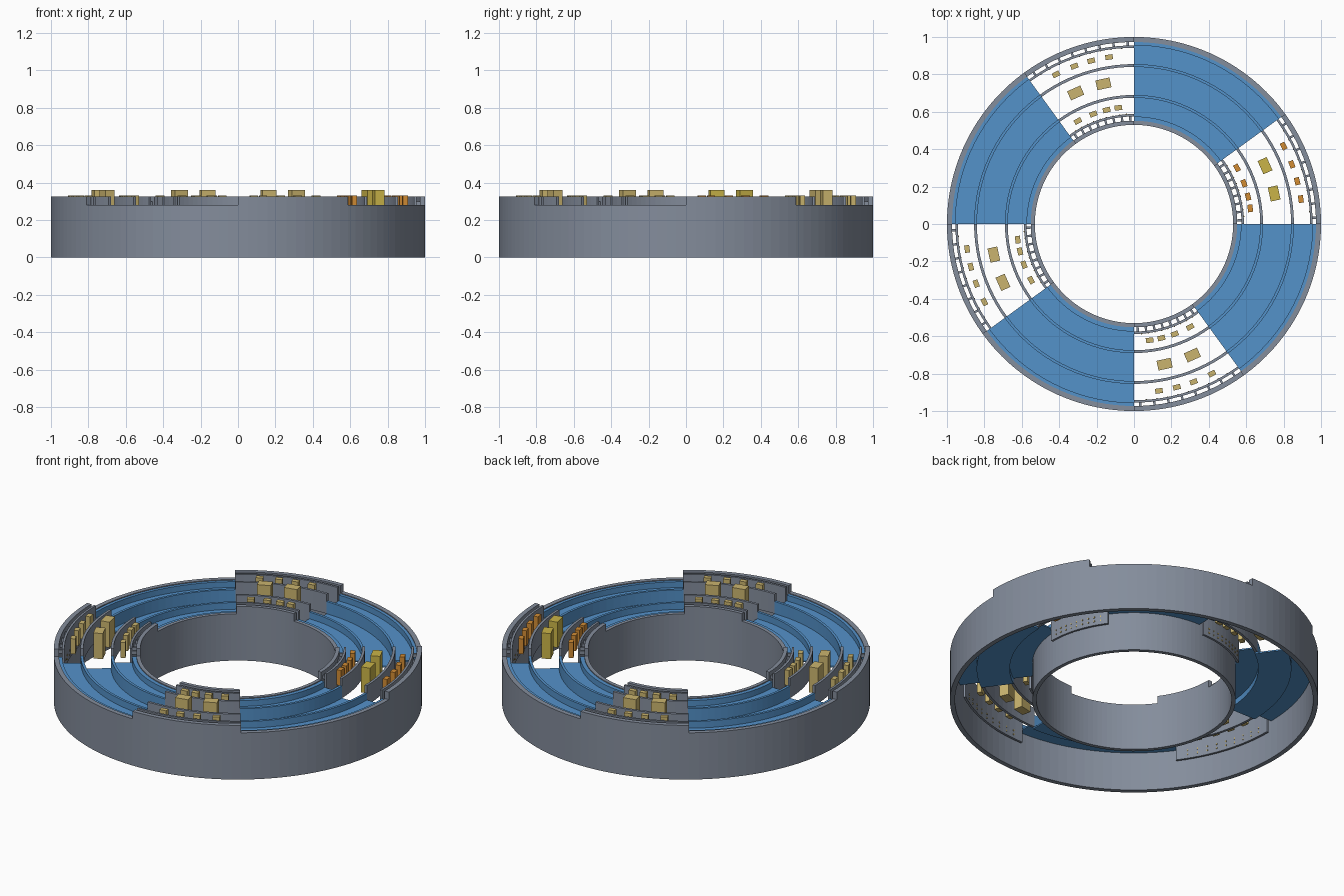
import bpy
import bmesh
from math import radians, cos, sin
from mathutils import Matrix

cube = bpy.data.objects.get("Cube")
if cube:
    bpy.data.objects.remove(cube)


def material(name, r, g, b):
    """Flat colour given in sRGB bytes, stored as linear."""
    col = [(v / 255 / 12.92) if v < 11 else ((v / 255 + 0.055) / 1.055) ** 2.4 for v in (r, g, b)] + [1]
    m = bpy.data.materials.new(name)
    m.use_nodes = True
    m.diffuse_color = col
    m.node_tree.nodes["Principled BSDF"].inputs["Base Color"].default_value = col
    return m


GREY = material("slate grey", 132, 141, 156)
BLUE = material("water blue", 84, 146, 202)
TAN = material("tan", 202, 180, 110)
YELLOW = material("yellow", 202, 180, 72)
ORANGE = material("orange", 210, 140, 52)

STEP = 3            # degrees per facet
GAP = 36            # open sector
QUARTER = 90
RAISED, LOW = 0.325, 0.28
FLOOR, DEEP = 0.24, 0.207
SHEET = 0.008


def finish(name, bm, mat):
    bmesh.ops.recalc_face_normals(bm, faces=bm.faces)
    me = bpy.data.meshes.new(name)
    bm.to_mesh(me)
    bm.free()
    me.materials.append(mat)
    ob = bpy.data.objects.new(name, me)
    bpy.context.collection.objects.link(ob)
    return ob


def sweep(bm, profile, start, end):
    """Sweep a closed (radius, height) profile around z, capping open ends."""
    full = end - start == 360
    n = (end - start) // STEP
    rings = []
    for i in range(n if full else n + 1):
        a = radians(start + i * STEP)
        rings.append([bm.verts.new((r * cos(a), r * sin(a), z)) for r, z in profile])
    k = len(profile)
    for i in range(n):
        p, q = rings[i], rings[(i + 1) % len(rings)]
        for j in range(k):
            bm.faces.new((p[j], p[(j + 1) % k], q[(j + 1) % k], q[j]))
    if not full:
        bm.faces.new(rings[0])
        bm.faces.new(rings[-1])


def band(r0, r1, z0, z1):
    return [(r0, z0), (r1, z0), (r1, z1), (r0, z1)]


def block(bm, r, angle, size, z0, z1):
    """Box turned to face the ring centre."""
    mat = (Matrix.Rotation(radians(angle), 4, 'Z')
           @ Matrix.Translation((r, 0, (z0 + z1) / 2))
           @ Matrix.Diagonal((size[0], size[1], z1 - z0, 1)))
    bmesh.ops.create_cube(bm, size=1, matrix=mat)


# Outer and inner tubes, with raised rims along the open sectors
for name, r0, r1 in (("outer_wall", 0.973, 1.0), ("inner_wall", 0.53, 0.552)):
    bm = bmesh.new()
    sweep(bm, band(r0, r1, 0, LOW), 0, 360)
    finish(name, bm, GREY)
    bm = bmesh.new()
    for s in range(4):
        sweep(bm, band(r0, r1, LOW, RAISED), s * QUARTER, s * QUARTER + GAP)
    finish(name + "_raised_rim", bm, GREY)

# Blue stepped deck: half profile from the outer wall to the deep channel
top = [(0.974, 0.275), (0.955, 0.275), (0.955, FLOOR), (0.855, FLOOR),
       (0.855, LOW), (0.84, LOW), (0.84, DEEP),
       (0.69, DEEP), (0.69, LOW), (0.675, LOW), (0.675, FLOOR),
       (0.575, FLOOR), (0.575, 0.275), (0.551, 0.275)]
under = [(0.551, FLOOR - SHEET), (0.675, FLOOR - SHEET), (0.675, DEEP - SHEET),
         (0.855, DEEP - SHEET), (0.855, FLOOR - SHEET), (0.974, FLOOR - SHEET)]
bm = bmesh.new()
for s in range(4):
    sweep(bm, top + under, s * QUARTER + GAP, (s + 1) * QUARTER)
finish("stepped_deck", bm, BLUE)

# Curved fins across the open sectors
fins = {"outer_fin": (0.942, 0.955, 0.155), "outer_channel_fin": (0.84, 0.855, DEEP),
        "inner_channel_fin": (0.675, 0.69, DEEP), "inner_fin": (0.575, 0.588, 0.155)}
for name, (r0, r1, bottom) in fins.items():
    bm = bmesh.new()
    for s in range(4):
        sweep(bm, band(r0, r1, bottom, RAISED), s * QUARTER, s * QUARTER + GAP)
    finish(name, bm, GREY)

# Block rows: radius, angles in the sector, size, bottom, top
rows = {"outer_small_blocks": (0.902, (8.5, 14.7, 20.7, 27.5), (0.027, 0.04), FLOOR, 0.332),
        "large_blocks": (0.767, (12.3, 24), (0.053, 0.077), DEEP, 0.36),
        "inner_small_blocks": (0.627, (7.7, 13.5, 20.3, 28.6), (0.027, 0.04), FLOOR, 0.332)}
for s in range(4):
    for name, (r, angles, size, z0, z1) in rows.items():
        bm = bmesh.new()
        for a in angles:
            block(bm, r, s * QUARTER + a, size, z0, z1)
        accent = YELLOW if name == "large_blocks" else ORANGE
        finish(f"{name}_{s + 1}", bm, accent if s == 0 else TAN)

# Tiny windows on the walls facing the small channels
bm = bmesh.new()
for s in range(4):
    for r in (0.941, 0.589):
        for i in range(9):
            for z in (0.175, 0.2):
                block(bm, r, s * QUARTER + 4 + i * 3.5, (0.004, 0.007), z, z + 0.008)
finish("small_windows", bm, TAN)

# Short ties joining the end fins to the walls
bm = bmesh.new()
for s in range(4):
    for r in (0.964, 0.563):
        for i in range(8):
            block(bm, r, s * QUARTER + 2 + i * 4.5, (0.024, 0.012), LOW, 0.3)
finish("fin_ties", bm, GREY)
